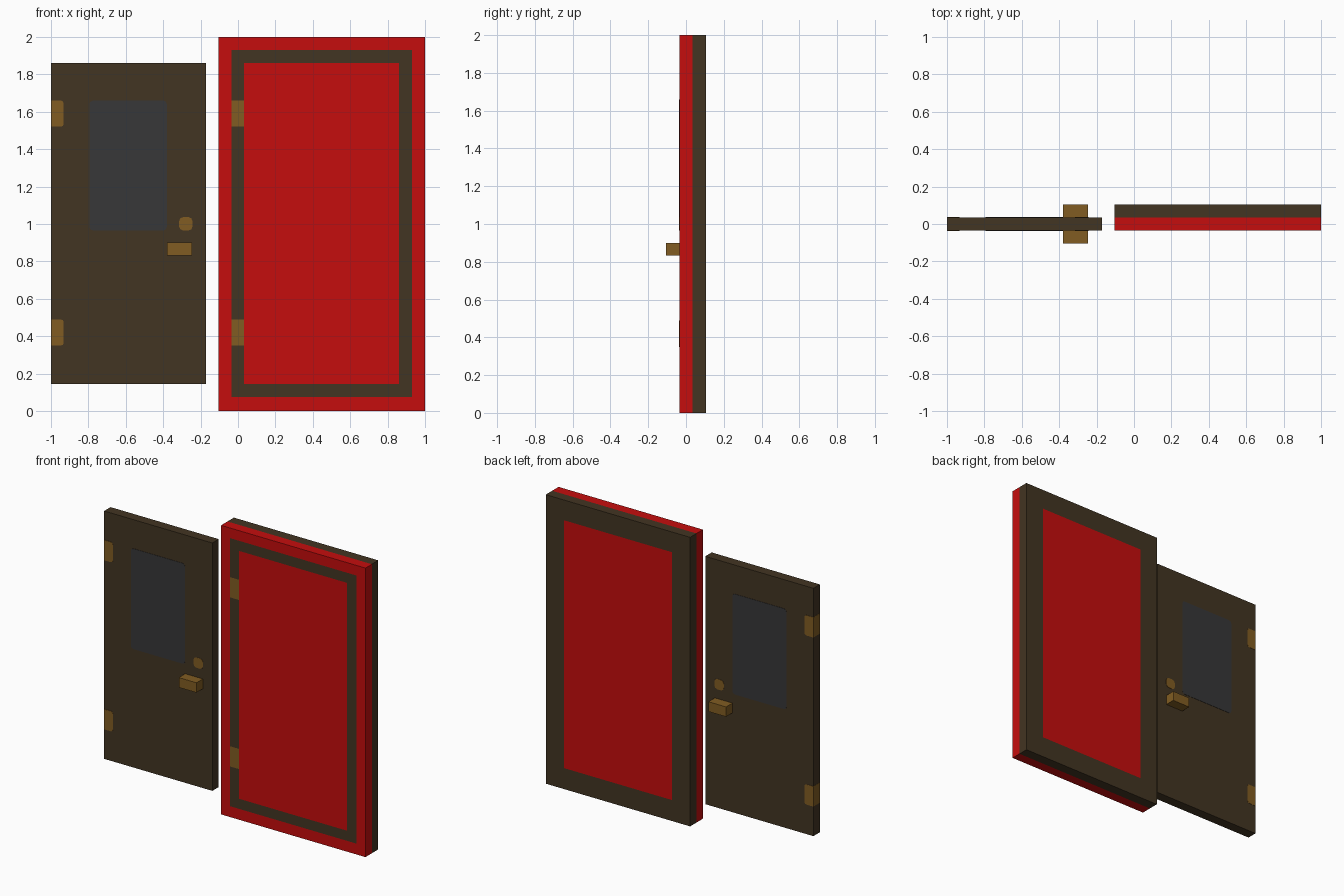
import bpy
import bmesh

cube = bpy.data.objects.get("Cube")
if cube:
    bpy.data.objects.remove(cube, do_unlink=True)


def material(name, r, g, b):
    mat = bpy.data.materials.new(name)
    mat.use_nodes = True
    mat.diffuse_color = (r, g, b, 1)
    mat.node_tree.nodes["Principled BSDF"].inputs["Base Color"].default_value = (r, g, b, 1)
    return mat


RED = material("red", 0.56, 0.004, 0.004)
WOOD = material("dark brown", 0.055, 0.035, 0.016)
GLASS = material("dark grey glass", 0.038, 0.038, 0.04)
BRASS = material("brass", 0.22, 0.108, 0.016)


def finish(name, bm, mats):
    bmesh.ops.recalc_face_normals(bm, faces=bm.faces)
    mesh = bpy.data.meshes.new(name)
    bm.to_mesh(mesh)
    bm.free()
    for mat in mats:
        mesh.materials.append(mat)
    obj = bpy.data.objects.new(name, mesh)
    bpy.context.collection.objects.link(obj)
    return obj


def box(x, y, z):
    """Box mesh spanning the given (low, high) ranges."""
    bm = bmesh.new()
    bmesh.ops.create_cube(bm, size=1)
    for v in bm.verts:
        v.co = [lo + (c + 0.5) * (hi - lo) for c, (lo, hi) in zip(v.co, (x, y, z))]
    return bm


def inlay(name, x, z, mat, corner, right_only=False):
    """Slab through the door, barely proud of both faces, with rounded corners."""
    bm = box(x, (-HALF - 0.002, HALF + 0.002), z)
    edges = [e for e in bm.edges
             if abs(e.verts[0].co.y - e.verts[1].co.y) > 0.01
             and (not right_only or e.verts[0].co.x > sum(x) / 2)]
    bmesh.ops.bevel(bm, geom=edges, offset=corner, segments=2, profile=0.5, affect='EDGES')
    finish(name, bm, [mat])


HALF = 0.035                                  # half the door thickness
HINGES = {"upper": (1.52, 1.66), "lower": (0.35, 0.49)}
OPEN_X, OPEN_Z = (0.032, 0.86), (0.145, 1.86)  # red field
RING_X, RING_Z = (-0.035, 0.93), (0.075, 1.93)  # brown ring around it

# Door leaf with window, lock and hinges showing on both faces
finish("door_panel", box((-1, -0.172), (-HALF, HALF), OPEN_Z), [WOOD])
inlay("door_window", (-0.795, -0.38), (0.965, 1.66), GLASS, 0.02)
inlay("door_lock", (-0.315, -0.243), (0.965, 1.037), BRASS, 0.022)
for place, z in HINGES.items():
    inlay(place + "_door_hinge", (-1.001, -0.932), z, BRASS, 0.015, True)

# Handles on the front and back of the door
for side, y in (("front", (-0.105, -HALF)), ("back", (HALF, 0.105))):
    finish(side + "_door_handle", box((-0.38, -0.245), y, (0.832, 0.9)), [BRASS])

# Door frame: one block cut along the edges of its painted areas
bm = box((-0.105, 1), (-HALF, 0.105), (0, 2))
cuts = [((v, 0, 0), (1, 0, 0)) for v in OPEN_X + RING_X]
cuts += [((0, 0, v), (0, 0, 1)) for v in OPEN_Z + RING_Z]
cuts += [((0, 0, v), (0, 0, 1)) for pair in HINGES.values() for v in pair]
cuts.append(((0, HALF, 0), (0, 1, 0)))
for point, normal in cuts:
    bmesh.ops.bisect_plane(bm, geom=bm.verts[:] + bm.edges[:] + bm.faces[:],
                           plane_co=point, plane_no=normal)


def inside(c, x, z):
    return x[0] < c.x < x[1] and z[0] < c.z < z[1]


for face in bm.faces:
    c = face.calc_center_median()
    in_field = inside(c, OPEN_X, OPEN_Z)
    if c.y > 0.1:                             # back face
        face.material_index = 0 if in_field else 1
    elif c.y > -HALF + 0.001:                 # edges: red in front, brown behind
        face.material_index = 1 if c.y > HALF else 0
    elif inside(c, RING_X, RING_Z) and not in_field:
        hinge = any(inside(c, (RING_X[0], OPEN_X[0]), z) for z in HINGES.values())
        face.material_index = 2 if hinge else 1
finish("door_frame", bm, [RED, WOOD, BRASS])
